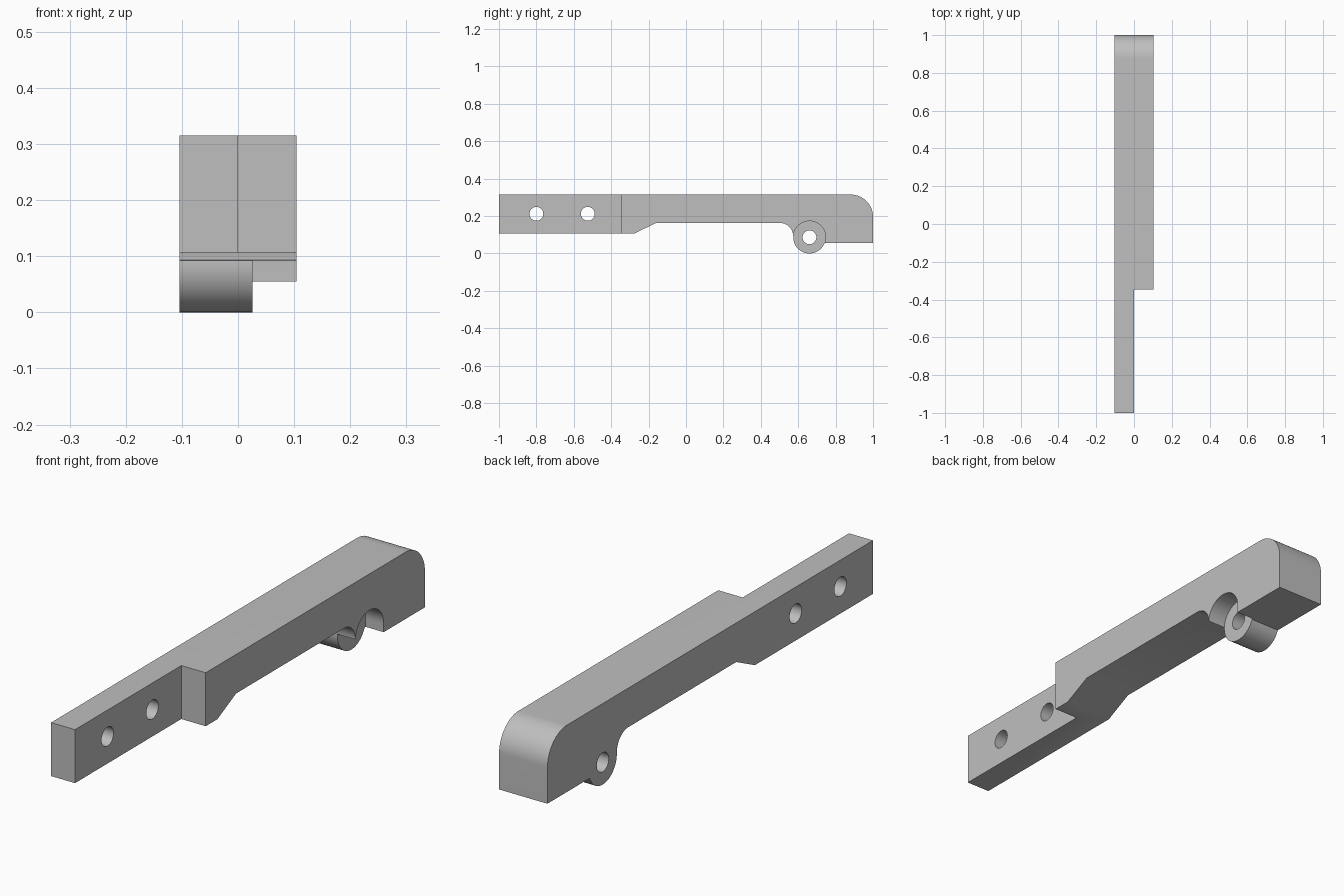
import bpy, bmesh
from math import cos, sin, radians

cube = bpy.data.objects.get("Cube")
if cube:
    bpy.data.objects.remove(cube, do_unlink=True)

grey = bpy.data.materials.new("plain_grey")
grey.use_nodes = True
grey.diffuse_color = (0.52, 0.52, 0.52, 1)
grey.node_tree.nodes["Principled BSDF"].inputs["Base Color"].default_value = grey.diffuse_color

HALF = 0.104                      # half width
TOP, ARM_Z = 0.315, 0.107         # top, underside of the arm
PIVOT_Y, PIVOT_Z, R = 0.66, 0.0865, 0.0865
HOLE = 0.037


def arc(y, z, r, start, end, steps):
    angles = [radians(start + (end - start) * i / steps) for i in range(steps + 1)]
    return [(y + r * cos(a), z + r * sin(a)) for a in angles]


def extrude(name, outline, x0, x1):
    """Prism of a (y, z) outline between two x positions."""
    bm = bmesh.new()
    face = bm.faces.new([bm.verts.new((x0, y, z)) for y, z in outline])
    out = bmesh.ops.extrude_face_region(bm, geom=[face])
    moved = [v for v in out["geom"] if isinstance(v, bmesh.types.BMVert)]
    bmesh.ops.translate(bm, verts=moved, vec=(x1 - x0, 0, 0))
    bmesh.ops.recalc_face_normals(bm, faces=bm.faces)
    mesh = bpy.data.meshes.new(name)
    bm.to_mesh(mesh)
    bm.free()
    mesh.materials.append(grey)
    obj = bpy.data.objects.new(name, mesh)
    bpy.context.collection.objects.link(obj)
    return obj


def cut(target, cutter):
    mod = target.modifiers.new(cutter.name, "BOOLEAN")
    mod.operation, mod.solver, mod.object = "DIFFERENCE", "EXACT", cutter
    bpy.context.view_layer.objects.active = target
    bpy.ops.object.modifier_apply(modifier=mod.name)
    bpy.data.objects.remove(cutter, do_unlink=True)


# Lever side outline: arm, ramp, fillet, hinge knuckle, end block, rounded end
outline = [(-1, TOP), (-1, ARM_Z), (-0.275, ARM_Z), (-0.16, 0.163)]
outline += arc(0.503, 0.093, 0.07, 90, 0, 16)
outline += arc(PIVOT_Y, PIVOT_Z, R, 176, 338.6, 40)
outline += [(1, 0.055)]
outline += arc(0.88, TOP - 0.12, 0.12, 0, 90, 20)
lever = extrude("lever", outline, -HALF, HALF)

# Thinner arm at the front
step = [(-1.1, 0), (-0.347, 0), (-0.347, 0.5), (-1.1, 0.5)]
cut(lever, extrude("arm_step", step, -0.001, 0.2))

# Arched clearance beside the knuckle
arch = arc(PIVOT_Y, PIVOT_Z, R + 0.0003, 0, 180, 40)
arch += [(PIVOT_Y - R - 0.0003, -0.1), (PIVOT_Y + R + 0.0003, -0.1)]
cut(lever, extrude("knuckle_clearance", arch, 0.026, 0.2))

# Two arm holes and the pivot hole
for y, z in [(-0.8, 0.212), (-0.525, 0.212), (PIVOT_Y, PIVOT_Z)]:
    circle = arc(y, z, HOLE, 0, 360, 32)[:-1]
    cut(lever, extrude("hole", circle, -0.2, 0.2))

bpy.ops.object.select_all(action="DESELECT")
lever.select_set(True)
bpy.context.view_layer.objects.active = lever
bpy.ops.object.shade_smooth_by_angle(angle=radians(30))
